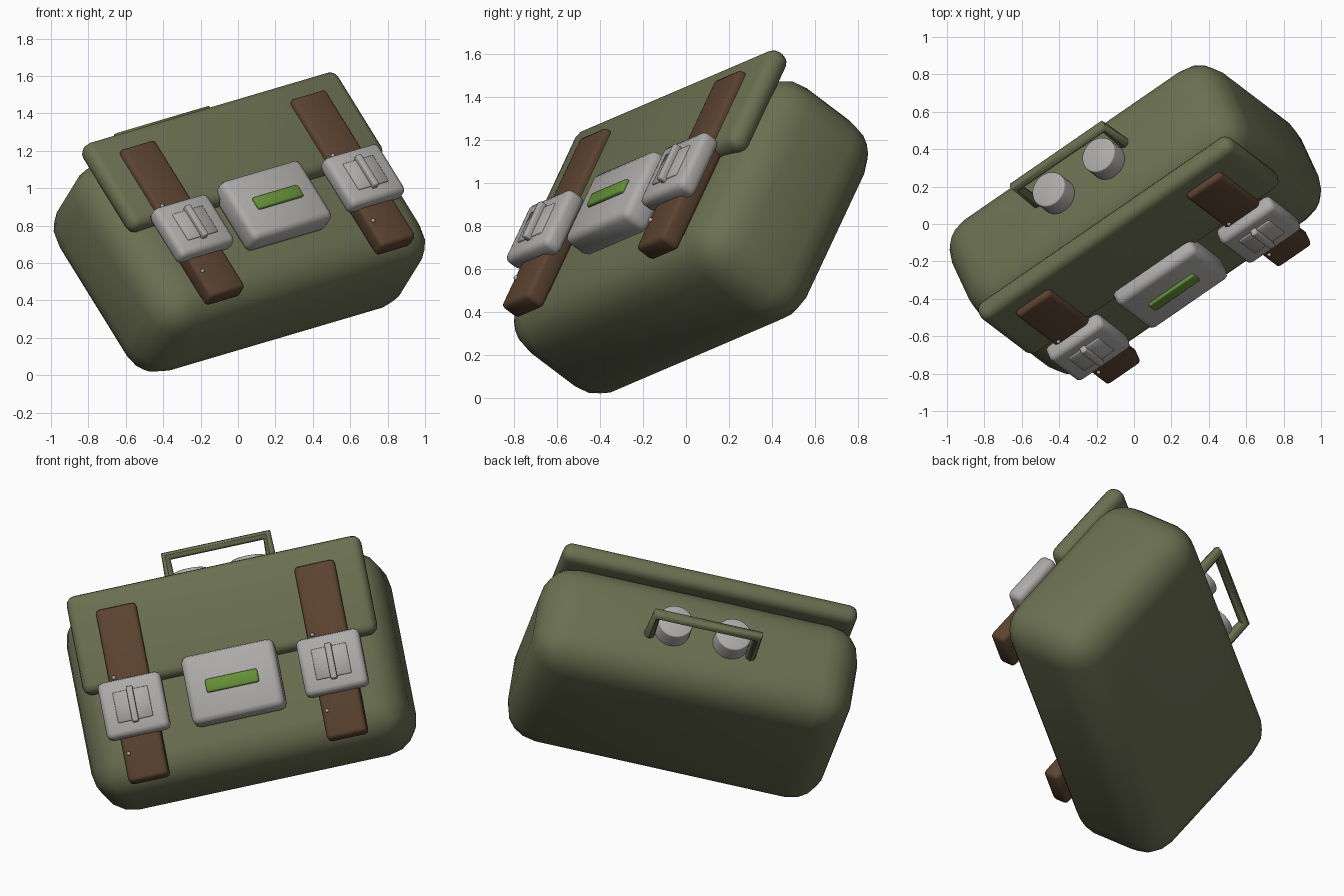
import bpy, bmesh, math
from mathutils import Matrix, Vector

cube = bpy.data.objects.get("Cube")
if cube:
    bpy.data.objects.remove(cube, do_unlink=True)

# The bag is built upright (x width, y depth with front at -y, z height) and then tilted
side = Vector((0.80, 0.551, 0.236)).normalized()
up = Vector((-0.49, 0.369, 0.789))
up = (up - side * up.dot(side)).normalized()
back = up.cross(side)
TILT = Matrix((side, back, up)).transposed().to_4x4()
MID = 0.195


def material(name, rgb, rough=0.7):
    m = bpy.data.materials.new(name)
    m.use_nodes = True
    m.diffuse_color = (*rgb, 1)
    bsdf = next(n for n in m.node_tree.nodes if n.type == 'BSDF_PRINCIPLED')
    bsdf.inputs["Base Color"].default_value = (*rgb, 1)
    bsdf.inputs["Roughness"].default_value = rough
    return m


OLIVE = material("olive_canvas", (0.145, 0.162, 0.082))
LEATHER = material("brown_leather", (0.105, 0.056, 0.030))
METAL = material("pale_metal", (0.42, 0.41, 0.40))
GREEN = material("green_label", (0.13, 0.28, 0.04))


def finish(obj, mat, angle=50):
    obj.data.materials.append(mat)
    obj.matrix_world = TILT
    bpy.ops.object.select_all(action='DESELECT')
    obj.select_set(True)
    bpy.context.view_layer.objects.active = obj
    bpy.ops.object.shade_smooth_by_angle(angle=math.radians(angle))
    return obj


def add_mesh(name, bm, mat):
    me = bpy.data.meshes.new(name)
    bm.to_mesh(me)
    bm.free()
    obj = bpy.data.objects.new(name, me)
    bpy.context.collection.objects.link(obj)
    return finish(obj, mat)


def box(name, mat, x, half_w, z0, z1, w0, w1, bevel, segments=2):
    """Rounded box; w0..w1 is the distance towards the front."""
    bm = bmesh.new()
    bmesh.ops.create_cube(bm, size=1)
    bmesh.ops.scale(bm, verts=bm.verts, vec=(2 * half_w, w1 - w0, z1 - z0))
    bmesh.ops.translate(bm, verts=bm.verts, vec=(x, -(w0 + w1) / 2, (z0 + z1) / 2))
    bmesh.ops.bevel(bm, geom=bm.edges[:], offset=bevel, segments=segments,
                    profile=0.5, affect='EDGES')
    return add_mesh(name, bm, mat)


# Body and front flap
box("bag_body", OLIVE, MID, 0.912, 0.03, 1.16, 0.075, 0.74, 0.2, 4)
box("front_flap", OLIVE, MID, 0.845, 0.63, 1.20, 0.69, 0.805, 0.05, 3)

# Straps with their clasps and studs
for label, s in (("right", -1), ("left", 1)):
    x = MID + s * 0.57
    box(label + "_strap", LEATHER, x, 0.115, 0.08, 1.08, 0.735, 0.84, 0.022)
    box(label + "_clasp", METAL, x, 0.18, 0.33, 0.66, 0.80, 0.90, 0.03)
    box(label + "_clasp_panel", METAL, x, 0.10, 0.41, 0.585, 0.89, 0.908, 0.004, 1)
    box(label + "_clasp_bar", METAL, x, 0.018, 0.395, 0.60, 0.89, 0.935, 0.008)
    for level, z in (("lower", 0.24), ("upper", 0.68)):
        bm = bmesh.new()
        bmesh.ops.create_icosphere(bm, subdivisions=1, radius=0.013,
                                   matrix=Matrix.Translation((x - 0.082, -0.842, z)))
        add_mesh(f"{label}_{level}_stud", bm, METAL)

# Centre plate and its label
box("centre_plate", METAL, MID, 0.265, 0.315, 0.71, 0.73, 0.88, 0.035)
box("centre_label", GREEN, MID, 0.15, 0.475, 0.552, 0.87, 0.897, 0.01)

# Two round knobs on top
for label, s in (("right", -1), ("left", 1)):
    bm = bmesh.new()
    bmesh.ops.create_cone(bm, cap_ends=True, segments=32, radius1=0.1, radius2=0.1, depth=0.2,
                          matrix=Matrix.Translation((MID + s * 0.167, -0.40, 1.17)))
    rim = [e for e in bm.edges if all(v.co.z > 1.2 for v in e.verts)]
    bmesh.ops.bevel(bm, geom=rim, offset=0.008, segments=2, profile=0.5, affect='EDGES')
    add_mesh(label + "_knob", bm, METAL)

# Carry handle
curve = bpy.data.curves.new("carry_handle", 'CURVE')
curve.dimensions = '3D'
curve.bevel_depth = 0.033
curve.bevel_resolution = 2
curve.use_fill_caps = True
spline = curve.splines.new('POLY')
spline.points.add(3)
path = [(-0.29, 1.10), (-0.29, 1.39), (0.29, 1.39), (0.29, 1.10)]
for point, (x, z) in zip(spline.points, path):
    point.co = (MID + x, -0.35, z, 1)
handle = bpy.data.objects.new("carry_handle", curve)
bpy.context.collection.objects.link(handle)
bpy.ops.object.select_all(action='DESELECT')
handle.select_set(True)
bpy.context.view_layer.objects.active = handle
bpy.ops.object.convert(target='MESH')
finish(bpy.context.view_layer.objects.active, OLIVE)
